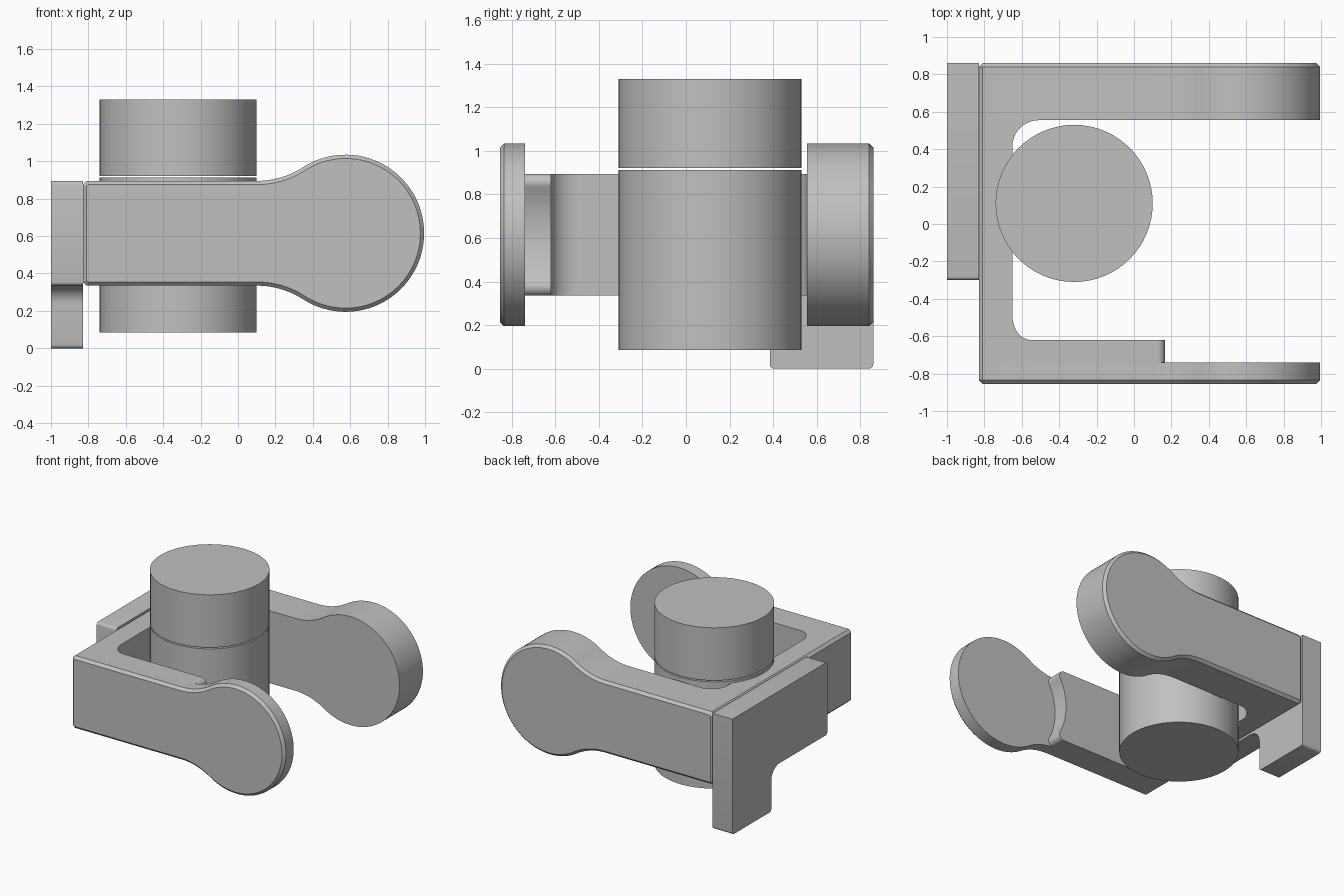
import bpy, bmesh
from math import sin, cos, radians, degrees, sqrt, atan2

if "Cube" in bpy.data.objects:
    bpy.data.objects.remove(bpy.data.objects["Cube"])

GREY = (0.53, 0.53, 0.53, 1)
mat = bpy.data.materials.new("light grey")
mat.use_nodes = True
mat.diffuse_color = GREY
mat.node_tree.nodes["Principled BSDF"].inputs["Base Color"].default_value = GREY


def arc(cx, cy, rx, start, end, n=10, ry=None):
    """Points on an arc, angles in degrees."""
    ry = rx if ry is None else ry
    angles = [radians(start + (end - start) * i / n) for i in range(n + 1)]
    return [(cx + rx * cos(a), cy + ry * sin(a)) for a in angles]


def prism(name, outline, axis, lo, hi, chamfer=0, chamfer_axis=None, chamfer_at=0):
    """Extrude an outline along an axis; optionally chamfer the rim of one side."""
    place = {"x": lambda a, b, d: (d, a, b),
             "y": lambda a, b, d: (a, d, b),
             "z": lambda a, b, d: (a, b, d)}[axis]
    bm = bmesh.new()
    base = bm.faces.new([bm.verts.new(place(a, b, lo)) for a, b in outline])
    top = bmesh.ops.extrude_face_region(bm, geom=[base], use_keep_orig=True)
    shift = place(0, 0, hi - lo)
    bmesh.ops.translate(bm, vec=shift,
                        verts=[v for v in top["geom"] if isinstance(v, bmesh.types.BMVert)])
    bmesh.ops.recalc_face_normals(bm, faces=bm.faces)
    if chamfer:
        k = "xyz".index(chamfer_axis)
        rim = [e for e in bm.edges
               if all(abs(v.co[k] - chamfer_at) < 1e-4 for v in e.verts)
               and (axis == chamfer_axis or abs(e.verts[0].co.y - e.verts[1].co.y) > 1)]
        bmesh.ops.bevel(bm, geom=rim, offset=chamfer, segments=1, affect="EDGES")
    bmesh.ops.recalc_face_normals(bm, faces=bm.faces)
    for f in bm.faces:
        f.smooth = True
    for e in bm.edges:
        e.smooth = e.calc_face_angle(0) < radians(25)
    mesh = bpy.data.meshes.new(name)
    bm.to_mesh(mesh)
    bm.free()
    mesh.materials.append(mat)
    obj = bpy.data.objects.new(name, mesh)
    bpy.context.collection.objects.link(obj)
    return obj


# Shared measures of the bracket arms
MID, HALF, LEFT, CUT = 0.615, 0.28, -0.83, 0.02
LOBE_X, LOBE_R, NECK_R = 0.575, 0.42, 0.456


def mirrored(upper):
    """Complete an outline by reflecting its upper half about the middle height."""
    return upper + [(x, 2 * MID - z) for x, z in reversed(upper)]


# Paddle outline: straight bar, soft neck, round end
neck_dz = HALF + NECK_R
neck_dx = sqrt((LOBE_R + NECK_R) ** 2 - neck_dz ** 2)
neck_end = degrees(atan2(-neck_dz, neck_dx))
paddle = [(LEFT, MID + HALF - CUT), (LEFT + CUT, MID + HALF)]
paddle += arc(LOBE_X - neck_dx, MID + neck_dz, NECK_R, -90, neck_end, 12)
paddle += arc(LOBE_X, MID, LOBE_R, 180 + neck_end, 1, 32)[1:]
paddle = mirrored(paddle)

prism("front_arm", paddle, "y", -0.855, -0.74, CUT, "y", -0.855)
prism("back_arm", paddle, "y", 0.555, 0.86, CUT, "y", 0.86)

# Thick inner pad of the front arm, ending in a hollow around the round end
round_r, hollow_r = 0.04, 0.47
dz = HALF - round_r
dx = sqrt((hollow_r + round_r) ** 2 - dz ** 2)
turn = degrees(atan2(dz, dx))
pad = [(-0.55, MID + HALF)]
pad += arc(LOBE_X - dx, MID + dz, round_r, 90, -turn, 10)
pad += arc(LOBE_X, MID, hollow_r, 180 - turn, 179, 10)[1:]
prism("front_arm_pad", mirrored(pad), "y", -0.76, -0.62)

# Web joining the arms, with rounded inner corners
web = [(LEFT, -0.8), (-0.55, -0.8)]
web += arc(-0.55, -0.49, 0.1, 270, 180, 10, 0.13)
web += arc(-0.51, 0.415, 0.14, 180, 90, 10)
web += [(-0.51, 0.8), (LEFT, 0.8)]
prism("web", web, "z", MID - HALF, MID + HALF, CUT, "x", LEFT)

# Side plate with a leg and a filleted inside corner
r = 0.02
plate = arc(-0.3 + r, MID - HALF + r, r, 180, 270, 4)
plate += arc(0.285, 0.235, 0.1, 90, 0, 10)
plate += arc(0.385 + r, r, r, 180, 270, 4)
plate += arc(0.86 - r, r, r, 270, 360, 4)
plate += [(0.86, MID + HALF)]
plate += arc(-0.3 + r, MID + HALF - r, r, 90, 180, 4)
prism("side_plate", plate, "x", -1.0, LEFT)

# Upright pin in two pieces with a thin gap
disc = arc(-0.32, 0.11, 0.42, 0, 360, 64)[:-1]
prism("lower_pin", disc, "z", 0.085, 0.912)
prism("upper_pin", disc, "z", 0.922, 1.33)
